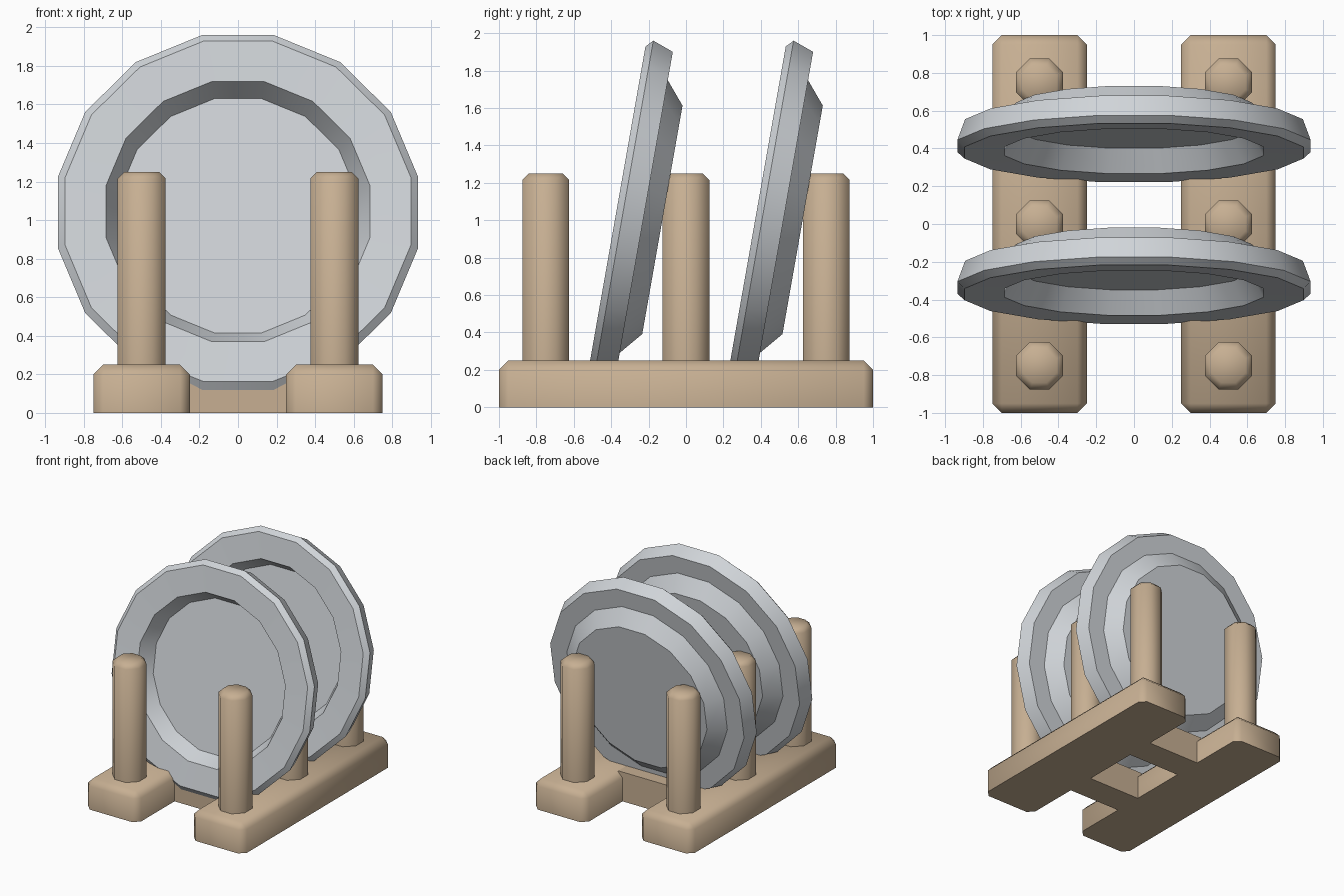
import bpy, bmesh, math

if "Cube" in bpy.data.objects:
    bpy.data.objects.remove(bpy.data.objects["Cube"])


def material(name, rgb):
    m = bpy.data.materials.new(name)
    m.diffuse_color = (*rgb, 1)
    m.use_nodes = True
    m.node_tree.nodes["Principled BSDF"].inputs["Base Color"].default_value = m.diffuse_color
    return m


WOOD = material("light wood", (0.57, 0.43, 0.29))
CHINA = material("pale grey china", (0.63, 0.66, 0.69))


def finish(bm, name, mat, angle):
    bmesh.ops.recalc_face_normals(bm, faces=bm.faces[:])
    me = bpy.data.meshes.new(name)
    bm.to_mesh(me)
    bm.free()
    me.materials.append(mat)
    ob = bpy.data.objects.new(name, me)
    bpy.context.collection.objects.link(ob)
    bpy.ops.object.select_all(action='DESELECT')
    ob.select_set(True)
    bpy.context.view_layer.objects.active = ob
    bpy.ops.object.shade_smooth_by_angle(angle=math.radians(angle))
    return ob


def box(name, x0, x1, y0, y1, z0, z1, bevel=0):
    bm = bmesh.new()
    bmesh.ops.create_cube(bm, size=1)
    for v in bm.verts:
        v.co = ((x0 + x1) / 2 + v.co.x * (x1 - x0),
                (y0 + y1) / 2 + v.co.y * (y1 - y0),
                (z0 + z1) / 2 + v.co.z * (z1 - z0))
    if bevel:  # chamfer everything except the bottom outline
        edges = [e for e in bm.edges if max(v.co.z for v in e.verts) > z0 + 0.01]
        bmesh.ops.bevel(bm, geom=edges, offset=bevel, segments=1,
                        affect='EDGES', profile=0.5)
    return finish(bm, name, WOOD, 50)


def lathe(name, profile, sides, place, mat, angle):
    """Flat-sided lathe: profile is (apothem, axial); place maps to world."""
    bm = bmesh.new()
    rings = []
    for apothem, h in profile:
        r = apothem / math.cos(math.pi / sides)
        ring = []
        for i in range(sides):
            t = 2 * math.pi * (i + 0.5) / sides
            ring.append(bm.verts.new(place(r * math.cos(t), r * math.sin(t), h)))
        rings.append(ring)
    for a, b in zip(rings, rings[1:]):
        for i in range(sides):
            j = (i + 1) % sides
            bm.faces.new((a[i], a[j], b[j], b[i]))
    bm.faces.new(rings[0])
    bm.faces.new(rings[-1])
    return finish(bm, name, mat, angle)


# Two long rails with chamfered tops and corners
for side, s in (("left", -1), ("right", 1)):
    box(side + "_rail", s * 0.5 - 0.25, s * 0.5 + 0.25, -1, 1, 0, 0.25, 0.05)
    # Three octagonal pegs on each rail
    for row, y in (("front", -0.75), ("middle", 0), ("back", 0.75)):
        lathe(f"{side}_{row}_peg",
              [(0.125, 0.2), (0.125, 1.215), (0.09, 1.25)], 8,
              lambda p, q, h, x=s * 0.5, y=y: (x + p, y + q, h), WOOD, 50)

# Cross bars joining the rails
for row, s in (("front", -1), ("back", 1)):
    box(row + "_cross_bar", -0.29, 0.29, s * 0.375 - 0.125, s * 0.375 + 0.125, 0, 0.25)

# Plates leaning back by ten degrees
PLATE = [(0.617, 0.10), (0.685, -0.025), (0.897, -0.033), (0.935, 0.003),
         (0.894, 0.116), (0.74, 0.116), (0.62, 0.217)]
S, C = math.sin(math.radians(10)), math.cos(math.radians(10))
for row, y in (("front", -0.34), ("back", 0.41)):
    lathe(row + "_plate", PLATE, 16,
          lambda p, q, h, y=y: (p, y + q * S + h * C, 1.04 + q * C - h * S),
          CHINA, 35)
